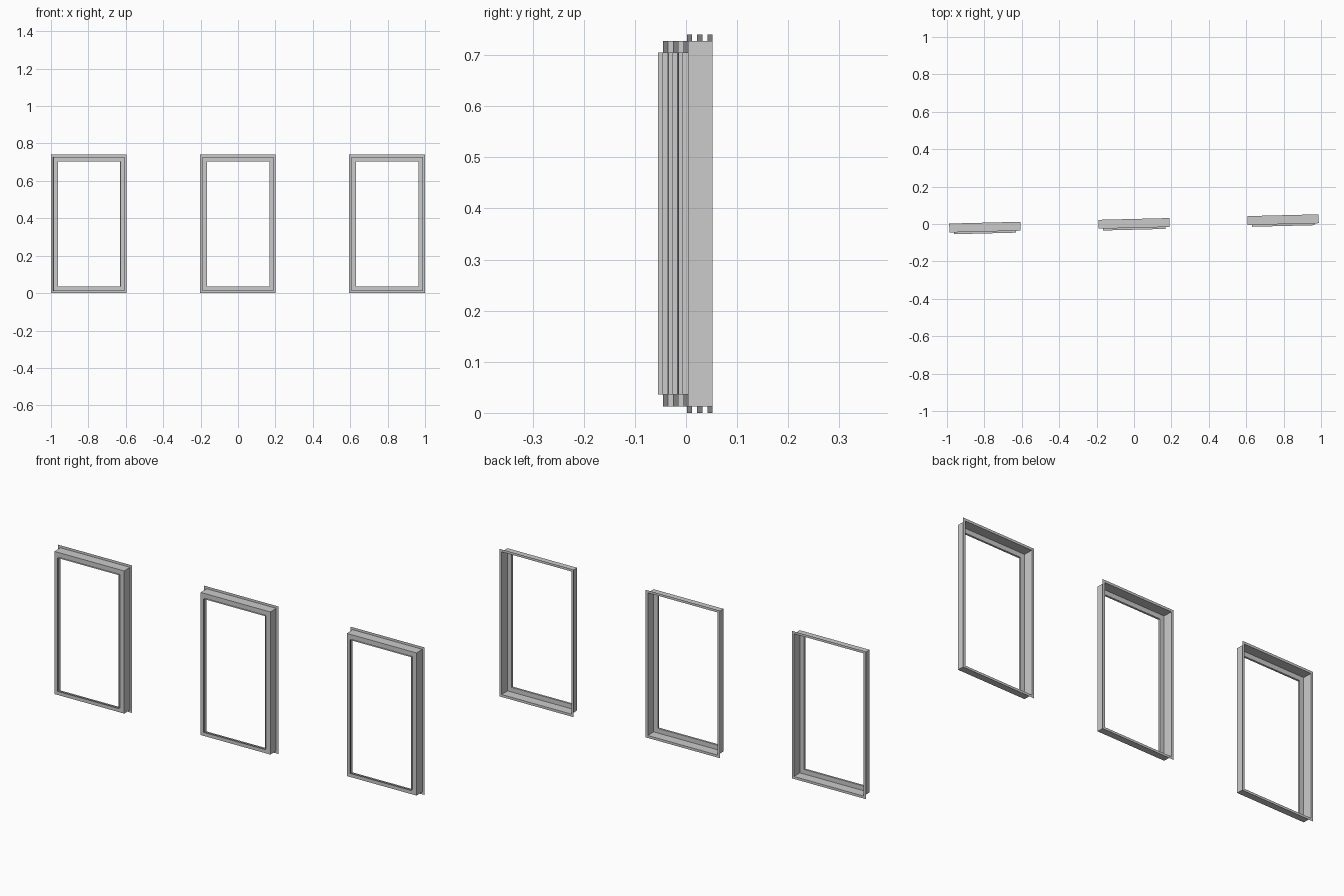
import bpy, bmesh, math
from mathutils import Matrix

if "Cube" in bpy.data.objects:
    bpy.data.objects.remove(bpy.data.objects["Cube"])

W, H = 0.405, 0.74          # outer size of one frame
SPACING = 0.7975            # distance between frame centres
YAW = math.atan(0.025)      # the row is turned slightly

# stepped sheet profile: (inset from outer edge, depth y)
PROFILE = [(0.0, 0.027), (0.0122, 0.027),     # rear flange
           (0.0122, -0.0205),                 # side wall
           (0.0355, -0.0205),                 # front face
           (0.0355, -0.0305)]                 # lip round the opening


def window_frame(name, cx):
    bm = bmesh.new()
    rings = []
    for inset, y in PROFILE:
        hw, lo, hi = W / 2 - inset, inset, H - inset
        rings.append([bm.verts.new((cx + x, y, z)) for x, z in
                      ((-hw, lo), (hw, lo), (hw, hi), (-hw, hi))])
    # sweep the profile round the rectangle with mitred corners
    for a, b in zip(rings, rings[1:]):
        for i in range(4):
            j = (i + 1) % 4
            bm.faces.new((a[i], a[j], b[j], b[i]))
    bm.transform(Matrix.Rotation(YAW, 4, 'Z'))
    bm.normal_update()
    # front surfaces face -y
    if bm.faces[:][0].normal.y > 0:
        bmesh.ops.reverse_faces(bm, faces=bm.faces[:])
    mesh = bpy.data.meshes.new(name)
    bm.to_mesh(mesh)
    bm.free()
    obj = bpy.data.objects.new(name, mesh)
    bpy.context.collection.objects.link(obj)


# row of three frames
for label, k in (("left", -1), ("middle", 0), ("right", 1)):
    window_frame(label + "_window_frame", k * SPACING)
